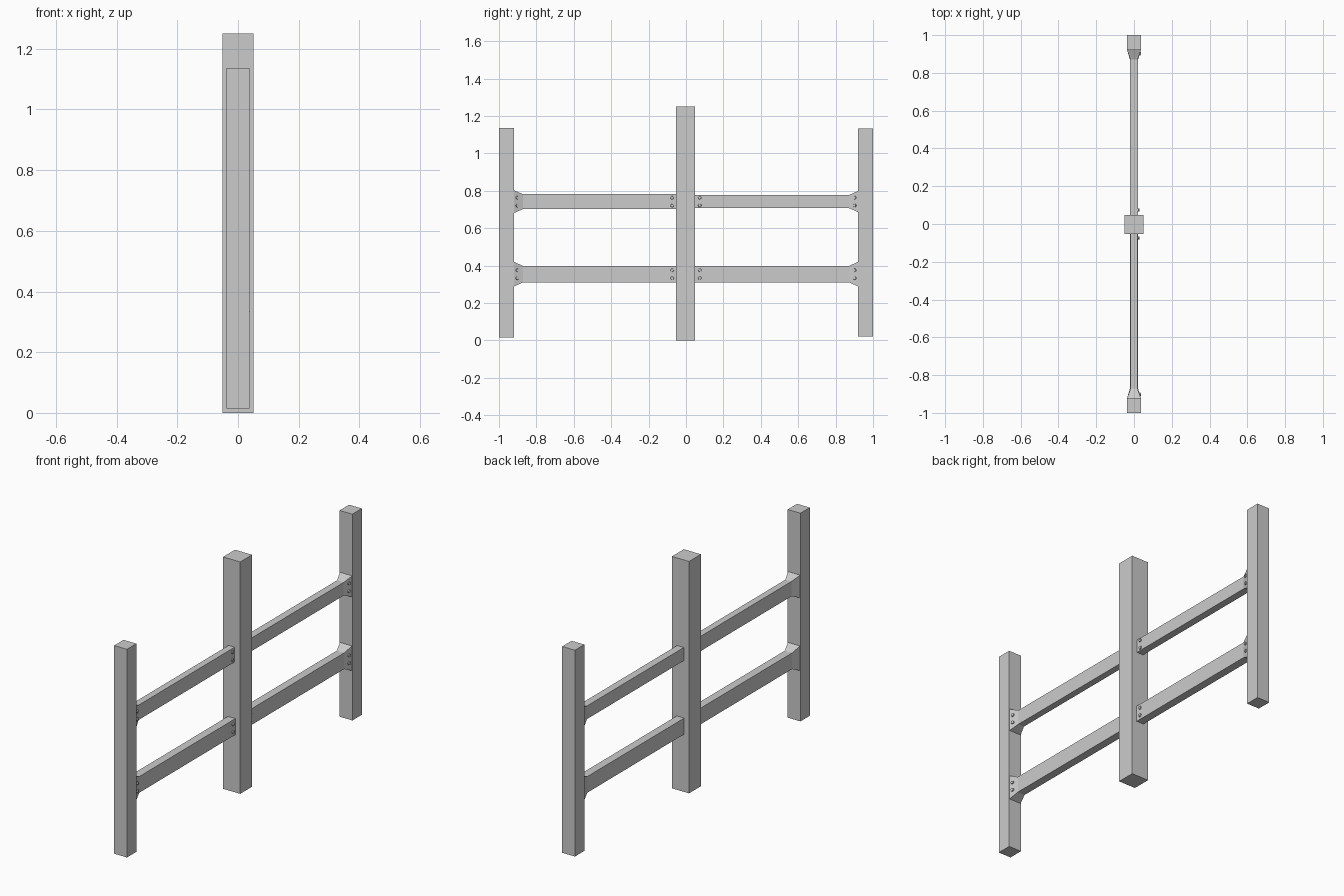
import bpy, bmesh
from math import atan2
from mathutils import Matrix

if "Cube" in bpy.data.objects:
    bpy.data.objects.remove(bpy.data.objects["Cube"])


def new_object(name, bm):
    bmesh.ops.recalc_face_normals(bm, faces=bm.faces)
    mesh = bpy.data.meshes.new(name)
    bm.to_mesh(mesh)
    bm.free()
    ob = bpy.data.objects.new(name, mesh)
    bpy.context.collection.objects.link(ob)
    return ob


def loft(name, sections):
    """Rectangular sections (y, half width, bottom z, top z) joined along y."""
    bm = bmesh.new()
    rings = [[bm.verts.new((x, y, z)) for x, z in
              ((-w, lo), (w, lo), (w, hi), (-w, hi))]
             for y, w, lo, hi in sections]
    for a, b in zip(rings, rings[1:]):
        for i in range(4):
            j = (i + 1) % 4
            bm.faces.new((a[i], a[j], b[j], b[i]))
    bm.faces.new(rings[0])
    bm.faces.new(rings[-1])
    return new_object(name, bm)


def bolt(name, x, y, z, angle):
    """Small round bolt head lying on a face whose normal is +x turned by angle."""
    bm = bmesh.new()
    turn = Matrix.Translation((x, y, z)) @ Matrix.Rotation(angle, 4, 'Z') \
        @ Matrix.Rotation(1.570796, 4, 'Y')
    bmesh.ops.create_cone(bm, cap_ends=True, segments=8, radius1=0.010,
                          radius2=0.008, depth=0.010, matrix=turn)
    return new_object(name, bm)


# Posts
loft("center_post", [(-0.054, 0.051, 0, 1.25), (0.047, 0.051, 0, 1.25)])
loft("front_post", [(-1, 0.038, 0.015, 1.137), (-0.92, 0.038, 0.015, 1.137)])
loft("back_post", [(0.92, 0.038, 0.02, 1.132), (1, 0.038, 0.02, 1.132)])

# Rails with flared outer ends: name, side, half width, bottom, top, flare
rails = [
    ("front_upper_rail", -1, 0.018, 0.702, 0.782, 0.021),
    ("back_upper_rail", 1, 0.020, 0.707, 0.778, 0.021),
    ("front_lower_rail", -1, 0.022, 0.311, 0.398, 0.023),
    ("back_lower_rail", 1, 0.022, 0.311, 0.398, 0.023),
]
for name, s, w, lo, hi, f in rails:
    flare_w = 0.036
    loft(name, [(s * 0.03, w, lo, hi), (s * 0.872, w, lo, hi),
                (s * 0.92, flare_w, lo - f, hi + f)])
    # Bolt heads in pairs at both ends, on the +x face only
    mid = (lo + hi) / 2
    slope = atan2(flare_w - w, 0.048)
    for k, dz in enumerate((-0.021, 0.021)):
        bolt(f"{name}_inner_bolt_{k}", w + 0.001, s * 0.074, mid + dz, 0)
        x = w + (flare_w - w) * (0.902 - 0.872) / 0.048
        bolt(f"{name}_outer_bolt_{k}", x + 0.001, s * 0.902, mid + dz, -s * slope)
